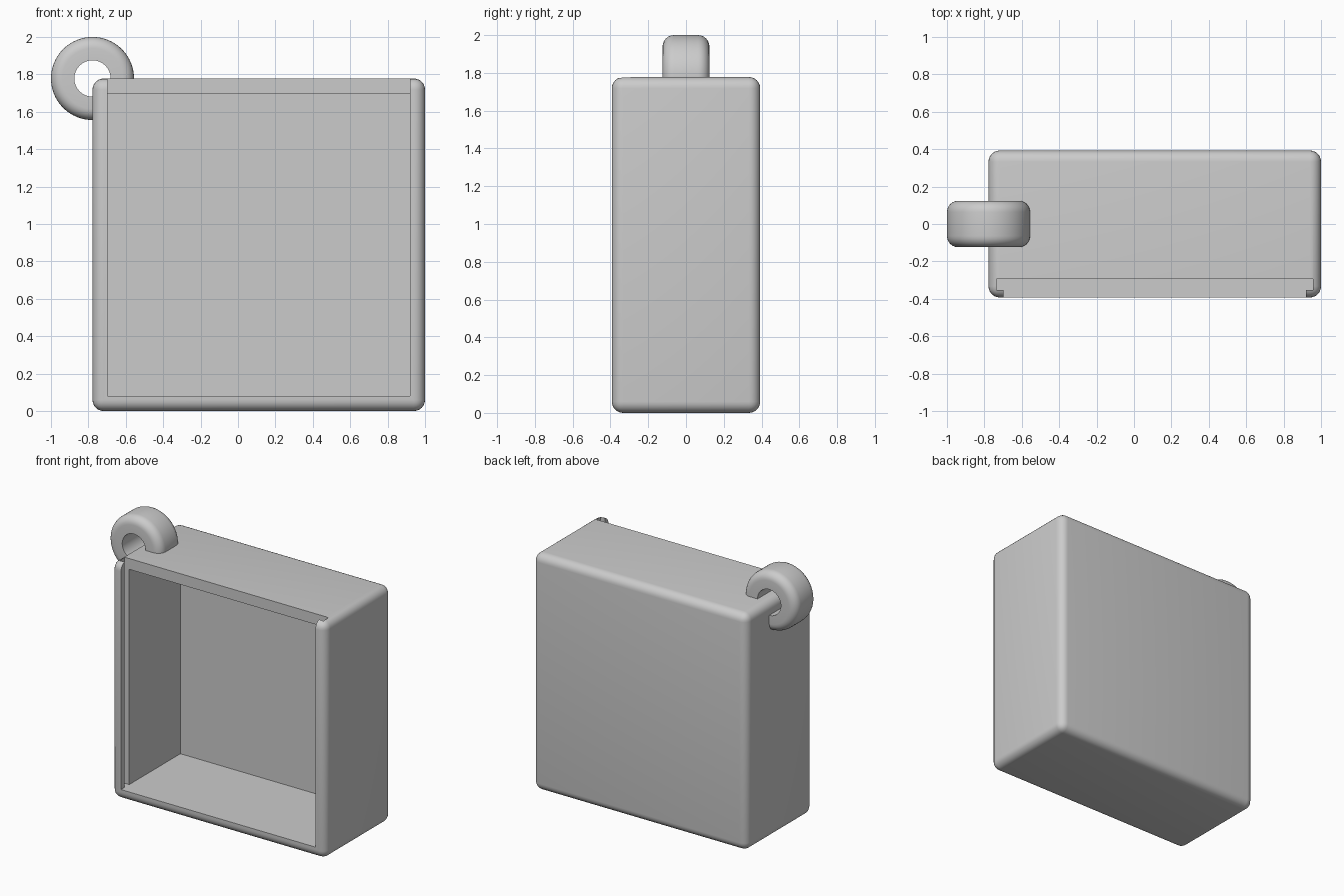
import bpy, bmesh
from math import cos, sin, pi, radians
from mathutils import Vector, Matrix

default = bpy.data.objects.get("Cube")
if default:
    bpy.data.objects.remove(default, do_unlink=True)

grey = bpy.data.materials.new("plain grey")
grey.use_nodes = True
colour = (0.6, 0.6, 0.6, 1)
grey.diffuse_color = colour
grey.node_tree.nodes["Principled BSDF"].inputs["Base Color"].default_value = colour


def to_object(name, bm):
    bmesh.ops.recalc_face_normals(bm, faces=bm.faces)
    mesh = bpy.data.meshes.new(name)
    bm.to_mesh(mesh)
    bm.free()
    mesh.materials.append(grey)
    ob = bpy.data.objects.new(name, mesh)
    bpy.context.collection.objects.link(ob)
    return ob


def block(name, low, high, radius=0):
    """Box between two corners, with optional rounded edges."""
    low, high = Vector(low), Vector(high)
    bm = bmesh.new()
    place = Matrix.Translation((low + high) / 2) @ Matrix.Diagonal((high - low).to_4d())
    bmesh.ops.create_cube(bm, size=1, matrix=place)
    if radius:
        bmesh.ops.bevel(bm, geom=bm.edges[:], offset=radius, segments=6,
                        profile=0.5, affect='EDGES')
    return to_object(name, bm)


def activate(ob):
    bpy.ops.object.select_all(action='DESELECT')
    ob.select_set(True)
    bpy.context.view_layer.objects.active = ob


def carve(ob, cutter):
    cutter.hide_render = True
    mod = ob.modifiers.new("cut", 'BOOLEAN')
    mod.operation, mod.solver, mod.object = 'DIFFERENCE', 'EXACT', cutter
    activate(ob)
    bpy.ops.object.modifier_apply(modifier=mod.name)
    bpy.data.objects.remove(cutter, do_unlink=True)


def smooth(ob):
    activate(ob)
    bpy.ops.object.shade_smooth_by_angle(angle=radians(30))


# Overall sizes
left, right, top, depth = -0.778, 1.0, 1.778, 0.393
wall, groove, fillet = 0.081, 0.038, 0.06
x0, x1 = left + wall, right - wall
lid_back, lid_front = -0.295, -0.352
above = top + 0.2

# Case: rounded box, hollowed, with a lid groove open at the top
case = block("case", (left, -depth, 0), (right, depth, top), fillet)
carve(case, block("cavity", (x0, lid_back - 0.02, wall), (x1, depth - wall, top - wall)))
carve(case, block("lid_groove", (x0 - groove, lid_front, wall),
                  (x1 + groove, lid_back, above)))
carve(case, block("front_opening", (x0, -1, wall), (x1, lid_front + 0.02, above)))
smooth(case)

# Hanging ring: lathed section with rounded outer edges, centred on the case corner
outer, inner, half = 0.222, 0.097, 0.124
section = [(inner, -half)]
for side in (-1, 1):
    for i in range(7):
        a = side * (pi / 2 - i * pi / 12) if side < 0 else i * pi / 12
        section.append((outer - fillet + fillet * cos(a),
                        side * (half - fillet) + fillet * sin(a)))
section.append((inner, half))

bm = bmesh.new()
verts = [bm.verts.new((left + r, y, top)) for r, y in section]
edges = [bm.edges.new((a, b)) for a, b in zip(verts, verts[1:] + verts[:1])]
bmesh.ops.spin(bm, geom=verts + edges, cent=(left, 0, top), axis=(0, 1, 0),
               angle=2 * pi, steps=64)
bmesh.ops.remove_doubles(bm, verts=bm.verts[:], dist=0.0001)
ring = to_object("hanging_ring", bm)

# Trim the ring inside the case walls so that the cavity stays clear
inset = wall * 0.8
carve(ring, block("ring_trim", (left + inset, -depth, top - 1),
                  (left + 1, depth, top - inset)))
smooth(ring)
